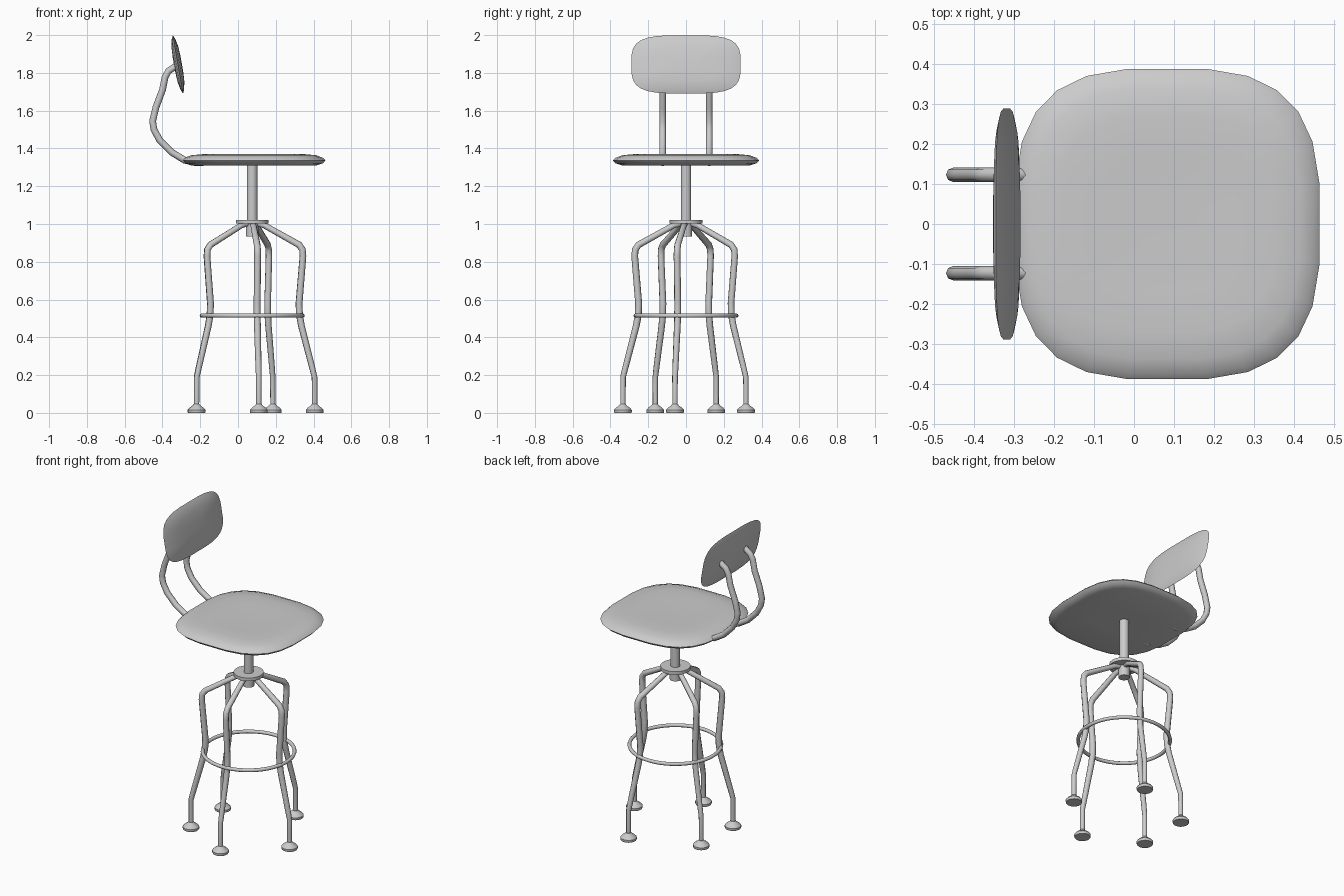
import bpy, bmesh, math
from mathutils import Matrix, Vector

if "Cube" in bpy.data.objects:
    bpy.data.objects.remove(bpy.data.objects["Cube"])

CX = 0.075  # axis of the stool

metal = bpy.data.materials.new("light grey")
metal.diffuse_color = (0.6, 0.6, 0.6, 1)
metal.use_nodes = True
metal.node_tree.nodes["Principled BSDF"].inputs["Base Color"].default_value = metal.diffuse_color


def finish(ob, angle=40):
    ob.data.materials.clear()
    ob.data.materials.append(metal)
    bpy.ops.object.select_all(action='DESELECT')
    ob.select_set(True)
    bpy.context.view_layer.objects.active = ob
    bpy.ops.object.shade_smooth_by_angle(angle=math.radians(angle))
    return ob


def loft(name, rings, a=1, b=1, n=2, sides=24, matrix=Matrix(), angle=40):
    """Stack of scaled superellipse rings (scale, height), capped at both ends."""
    bm = bmesh.new()
    loops = []
    for s, z in rings:
        loop = []
        for i in range(sides):
            t = 2 * math.pi * (i + 0.5) / sides
            c, d = math.cos(t), math.sin(t)
            x = math.copysign(abs(c) ** (2 / n), c) * a * s
            y = math.copysign(abs(d) ** (2 / n), d) * b * s
            loop.append(bm.verts.new(matrix @ Vector((x, y, z))))
        loops.append(loop)
    for lo, hi in zip(loops, loops[1:]):
        for i in range(sides):
            j = (i + 1) % sides
            bm.faces.new((lo[i], lo[j], hi[j], hi[i]))
    bm.faces.new(loops[0][::-1])
    bm.faces.new(loops[-1])
    bmesh.ops.recalc_face_normals(bm, faces=bm.faces)
    me = bpy.data.meshes.new(name)
    bm.to_mesh(me)
    bm.free()
    ob = bpy.data.objects.new(name, me)
    bpy.context.collection.objects.link(ob)
    return finish(ob, angle)


def tube(name, points, radii):
    """Round tube along a path, turned into a mesh."""
    cu = bpy.data.curves.new(name, 'CURVE')
    cu.dimensions = '3D'
    cu.bevel_depth = 1.0
    cu.bevel_resolution = 2
    cu.use_fill_caps = True
    sp = cu.splines.new('POLY')
    sp.points.add(len(points) - 1)
    for p, co, r in zip(sp.points, points, radii):
        p.co = (*co, 1)
        p.radius = r
    ob = bpy.data.objects.new(name, cu)
    bpy.context.collection.objects.link(ob)
    bpy.ops.object.select_all(action='DESELECT')
    ob.select_set(True)
    bpy.context.view_layer.objects.active = ob
    bpy.ops.object.convert(target='MESH')
    return finish(bpy.context.view_layer.objects.active, 50)


# Seat: thin cushion shape with a slightly dished top
loft("seat", [(0.3, 1.311), (0.88, 1.311), (0.96, 1.321), (1.0, 1.337),
              (0.965, 1.350), (0.87, 1.364), (0.7, 1.370), (0.45, 1.368), (0.2, 1.366)],
     a=0.383, b=0.39, n=3.0, matrix=Matrix.Translation((0.083, 0, 0)))

# Backrest: tilted lens-like pad
t = math.radians(10)
tilt = Matrix(((0, -math.sin(t), math.cos(t), -0.318),
               (1, 0, 0, 0),
               (0, math.cos(t), math.sin(t), 1.845),
               (0, 0, 0, 1)))
loft("backrest", [(0.25, -0.021), (0.6, -0.018), (0.88, -0.009), (1.0, 0.0),
                  (0.88, 0.009), (0.6, 0.018), (0.25, 0.021)],
     a=0.29, b=0.157, n=3.6, sides=28, matrix=tilt)

# Two bent tubes from the seat underside to the backrest
back_path = [(-0.12, 1.330), (-0.22, 1.324), (-0.283, 1.338), (-0.352, 1.380),
             (-0.415, 1.444), (-0.445, 1.500), (-0.452, 1.545), (-0.434, 1.619),
             (-0.400, 1.709), (-0.386, 1.778), (-0.368, 1.810), (-0.325, 1.838)]
for side, label in ((1, "left"), (-1, "right")):
    tube("back_tube_" + label, [(x, side * 0.123, z) for x, z in back_path],
         [0.018] * len(back_path))

# Centre post, collar and hub plate
axis = Matrix.Translation((CX, 0, 0))
loft("centre_post", [(0.028, 0.97), (0.028, 1.33)], matrix=axis)
loft("post_collar", [(0.033, 0.935), (0.033, 1.01)], matrix=axis)
loft("hub_plate", [(0.087, 1.002), (0.087, 1.022)], sides=32, matrix=axis)

# Legs and feet, unevenly spread around the axis
leg_path = [(0.336, 0.03), (0.335, 0.19), (0.325, 0.23), (0.265, 0.46),
            (0.254, 0.52), (0.252, 0.58), (0.273, 0.83), (0.270, 0.865),
            (0.252, 0.890), (0.065, 0.993), (0.02, 1.005)]
leg_radii = [0.014, 0.015, 0.016, 0.018, 0.0185, 0.0185, 0.018, 0.018, 0.018, 0.016, 0.015]
for k, deg in enumerate((-84, -10, 71, 151.5, 209)):
    c, s = math.cos(math.radians(deg)), math.sin(math.radians(deg))
    tube(f"leg_{k + 1}", [(CX + r * c, r * s, z) for r, z in leg_path], leg_radii)
    loft(f"foot_{k + 1}", [(0.046, 0.004), (0.048, 0.008), (0.048, 0.020),
                           (0.038, 0.031), (0.022, 0.042), (0.016, 0.050)],
         sides=16, matrix=Matrix.Translation((CX + 0.336 * c, 0.336 * s, -0.004)))

# Foot ring
bpy.ops.mesh.primitive_torus_add(location=(CX, 0, 0.515), major_radius=0.267,
                                 minor_radius=0.011, major_segments=48, minor_segments=10)
ring = bpy.context.object
ring.name = "foot_ring"
finish(ring, 60)
